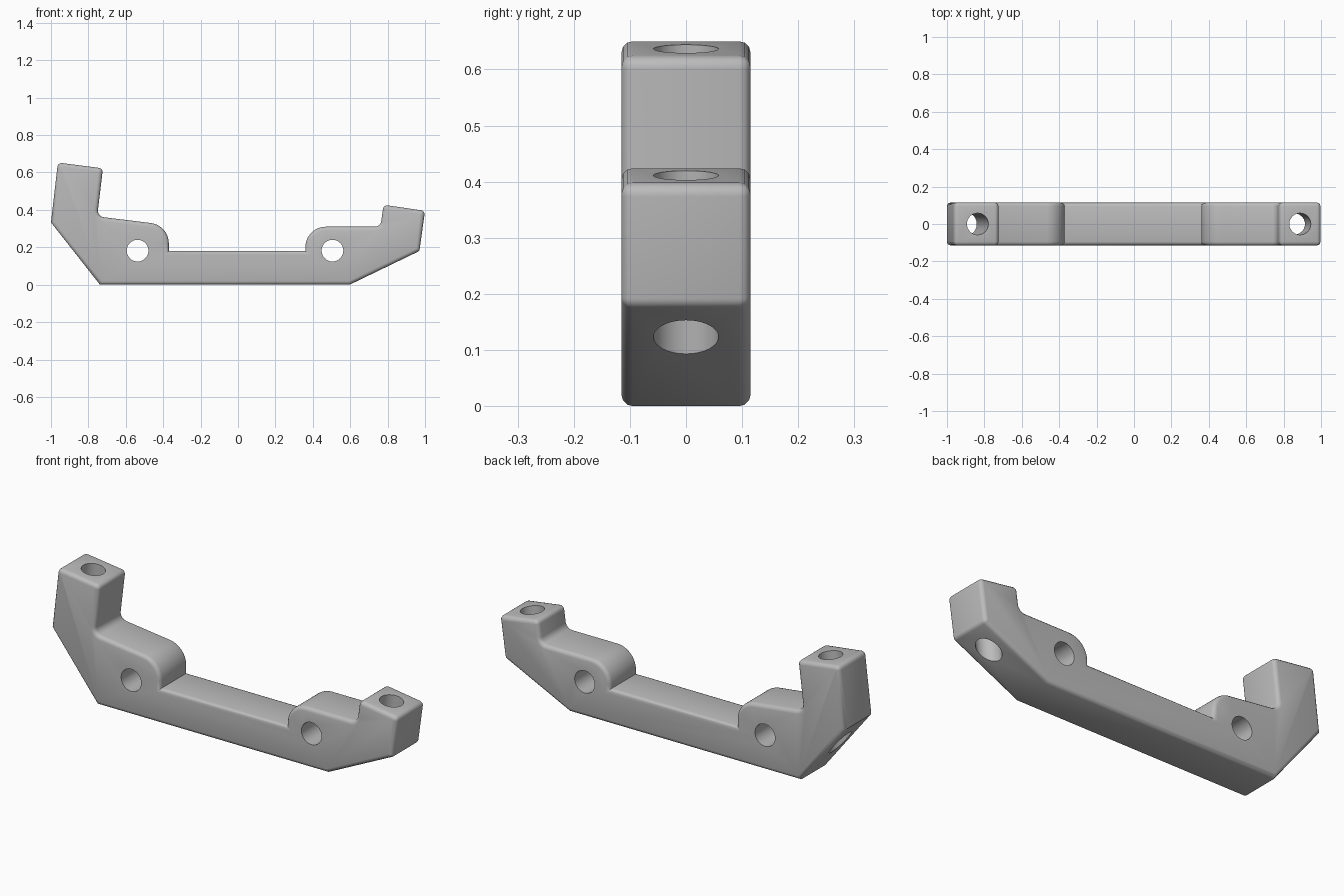
import bpy, bmesh, math
from mathutils import Vector

cube = bpy.data.objects.get("Cube")
if cube:
    bpy.data.objects.remove(cube, do_unlink=True)

HALF_WIDTH = 0.115
EDGE = 0.02

# One metal colour
metal = bpy.data.materials.new("grey_metal")
metal.use_nodes = True
grey = (0.5, 0.5, 0.5, 1)
metal.diffuse_color = grey
metal.node_tree.nodes["Principled BSDF"].inputs["Base Color"].default_value = grey

# Side outline as (x, z, corner radius), counter-clockwise from the lower left
CORNERS = [
    (-0.738, 0, 0), (0.597, 0, 0),
    (0.97, 0.18, 0.022), (1.0, 0.395, 0.022),          # short post
    (0.778, 0.427, 0.022), (0.762, 0.31, 0.035),
    (0.36, 0.31, 0.11), (0.36, 0.18, 0),               # left shoulder
    (-0.37, 0.18, 0), (-0.37, 0.318, 0.11),            # right shoulder
    (-0.753, 0.365, 0.035), (-0.722, 0.622, 0.022),    # tall post
    (-0.963, 0.653, 0.022), (-1.0, 0.333, 0),
]


def outline(inset):
    """Rounded side outline, moved inward by a distance."""
    points = []
    for i, (x, z, radius) in enumerate(CORNERS):
        p = Vector((x, z))
        back = (Vector(CORNERS[i - 1][:2]) - p).normalized()
        ahead = (Vector(CORNERS[(i + 1) % len(CORNERS)][:2]) - p).normalized()
        normal_in = Vector((back.y, -back.x))
        normal_out = Vector((-ahead.y, ahead.x))
        p += (normal_in + normal_out) * inset / (1 + normal_in.dot(normal_out))
        if radius == 0:
            points.append(p)
            continue
        steps = 12 if radius > 0.1 else 5
        convex = ahead.x * back.y - ahead.y * back.x > 0
        radius += -inset if convex else inset
        half = back.angle(ahead) / 2
        centre = p + (back + ahead).normalized() * radius / math.sin(half)
        start = p + back * radius / math.tan(half) - centre
        end = p + ahead * radius / math.tan(half) - centre
        total = start.angle(end)
        for k in range(steps + 1):
            t = k / steps
            a = math.sin((1 - t) * total) / math.sin(total)
            b = math.sin(t * total) / math.sin(total)
            points.append(centre + start * a + end * b)
    return points


def make_drill(name, centre, axis):
    """Cylinder that cuts a round hole along an axis."""
    bpy.ops.mesh.primitive_cylinder_add(vertices=32, radius=0.058, depth=2, location=centre)
    drill = bpy.context.object
    drill.name = name
    drill.rotation_euler = Vector(axis).to_track_quat("Z", "Y").to_euler()
    drill.data.materials.append(metal)
    drill.hide_render = True
    return drill


# Bracket body: outlines lofted front to back, with rounded rims
rim = []
for k in range(4):
    angle = math.radians(30 * k)
    rim.append((EDGE * (1 - math.sin(angle)), HALF_WIDTH - EDGE * (1 - math.cos(angle))))
layers = [(inset, -y) for inset, y in rim] + rim[::-1]

bm = bmesh.new()
rings = [[bm.verts.new((p.x, y, p.y)) for p in outline(inset)] for inset, y in layers]
bm.faces.new(rings[0])
bm.faces.new(rings[-1][::-1])
for near, far in zip(rings, rings[1:]):
    for i in range(len(near)):
        bm.faces.new((near[i], near[i - 1], far[i - 1], far[i]))
mesh = bpy.data.meshes.new("bracket_body")
bm.to_mesh(mesh)
bm.free()
mesh.materials.append(metal)
body = bpy.data.objects.new("bracket_body", mesh)
bpy.context.scene.collection.objects.link(body)

# Cross holes through the shoulders and slanted holes down the posts
drills = [
    make_drill("left_cross_hole", (0.505, 0, 0.182), (0, 1, 0)),
    make_drill("right_cross_hole", (-0.537, 0, 0.182), (0, 1, 0)),
    make_drill("short_post_hole", (0.888, 0, 0.411), (0.125, 0, 1)),
    make_drill("tall_post_hole", (-0.836, 0, 0.637), (0.125, 0, 1)),
]
for drill in drills:
    cut = body.modifiers.new(drill.name, "BOOLEAN")
    cut.operation = "DIFFERENCE"
    cut.solver = "EXACT"
    cut.object = drill

# Apply the cuts, then shade smooth with sharp edges kept
bpy.context.view_layer.update()
bpy.ops.object.select_all(action="DESELECT")
body.select_set(True)
bpy.context.view_layer.objects.active = body
for drill in drills:
    bpy.ops.object.modifier_apply(modifier=drill.name)
    bpy.data.objects.remove(drill, do_unlink=True)
bpy.ops.object.shade_smooth_by_angle(angle=math.radians(35))
